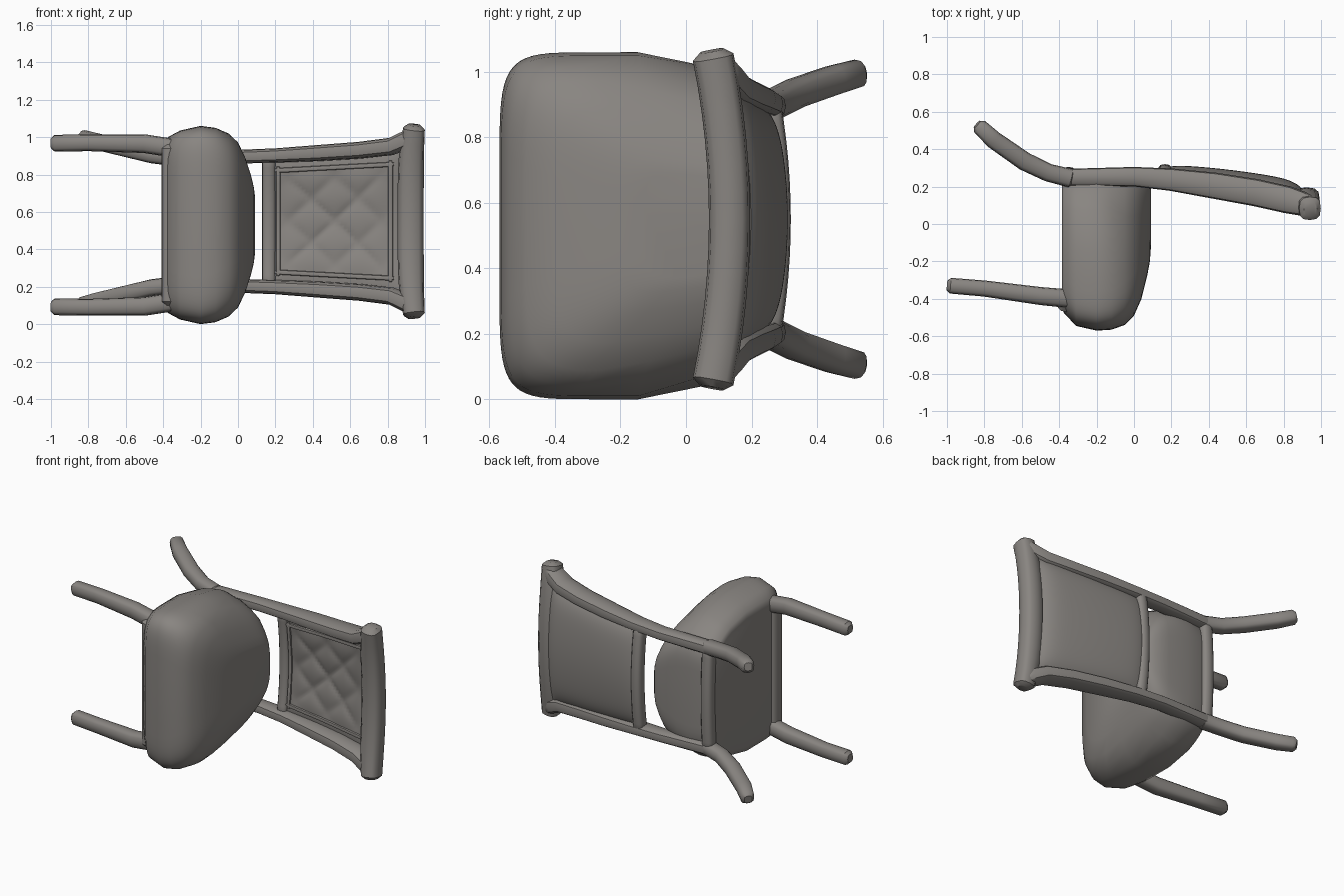
import bpy, bmesh, math
from mathutils import Vector

cube = bpy.data.objects.get("Cube")
if cube:
    bpy.data.objects.remove(cube)

mat = bpy.data.materials.new("warm_grey")
mat.use_nodes = True
COL = (0.25, 0.235, 0.22, 1)
mat.diffuse_color = COL
mat.node_tree.nodes["Principled BSDF"].inputs["Base Color"].default_value = COL

SEAT_Z, BACK_Z = 0.53, 0.55   # centre heights of the seat and of the backrest


def finish(name, bm, angle=40):
    bmesh.ops.remove_doubles(bm, verts=bm.verts, dist=0.0005)
    bmesh.ops.recalc_face_normals(bm, faces=bm.faces)
    mesh = bpy.data.meshes.new(name)
    bm.to_mesh(mesh)
    bm.free()
    mesh.materials.append(mat)
    ob = bpy.data.objects.new(name, mesh)
    bpy.context.collection.objects.link(ob)
    bpy.ops.object.select_all(action='DESELECT')
    ob.select_set(True)
    bpy.context.view_layer.objects.active = ob
    bpy.ops.object.shade_smooth_by_angle(angle=math.radians(angle))


def loft(name, rings, angle=40):
    """Skin a list of equal-length rings and cap both ends."""
    bm = bmesh.new()
    vs = [[bm.verts.new(p) for p in r] for r in rings]
    n = len(vs[0])
    for a, b in zip(vs, vs[1:]):
        for i in range(n):
            j = (i + 1) % n
            bm.faces.new((a[i], a[j], b[j], b[i]))
    bm.faces.new(vs[0])
    bm.faces.new(vs[-1])
    finish(name, bm, angle)


def power(v, e):
    return math.copysign(abs(v) ** e, v)


def tube(name, path, ref, sides=12):
    """Sweep a soft rectangle; path items are (x, y, z, half_a, half_b)."""
    pts = [Vector(p[:3]) for p in path]
    last = len(pts) - 1
    rings = []

    def ring(c, u, v, a, b):
        angs = [2 * math.pi * k / sides for k in range(sides)]
        return [c + u * a * power(math.cos(t), 0.7) + v * b * power(math.sin(t), 0.7)
                for t in angs]

    for i, c in enumerate(pts):
        tan = (pts[min(i + 1, last)] - pts[max(i - 1, 0)]).normalized()
        u = tan.cross(Vector(ref)).normalized()
        v = u.cross(tan).normalized()
        a, b = path[i][3:]
        cap = ring(c + tan * (0.02 if i else -0.02), u, v, a * 0.6, b * 0.6)
        if i == 0:
            rings.append(cap)
        rings.append(ring(c, u, v, a, b))
        if i == last:
            rings.append(cap)
    loft(name, rings)


def mirrored(name, centre, path):
    """Build a member on both sides; path z values are offsets from the centre."""
    for side, s in (("left", 1), ("right", -1)):
        tube(f"{side}_{name}", [(x, y, centre + s * z, a, b) for x, y, z, a, b in path],
             (0, 0, 1))


# Domed seat cushion: x, front y, back y, half width, corner exponent for each level
levels = [(-0.385, -0.43, 0.23, 0.43, 0.3), (-0.375, -0.475, 0.25, 0.47, 0.3),
          (-0.31, -0.545, 0.27, 0.505, 0.28), (-0.2, -0.57, 0.275, 0.53, 0.28),
          (-0.12, -0.565, 0.275, 0.52, 0.3), (-0.05, -0.54, 0.27, 0.49, 0.35),
          (0.0, -0.49, 0.265, 0.445, 0.38), (0.04, -0.40, 0.25, 0.365, 0.4),
          (0.07, -0.28, 0.235, 0.28, 0.42), (0.085, -0.2, 0.22, 0.22, 0.45),
          (0.09, -0.13, 0.2, 0.18, 0.45)]
rings = []
for x, front, back, half, corner in levels:
    # the upper levels start to narrow further forward
    start = -0.05 - 0.25 * min(1, max(0, (x + 0.2) / 0.2))
    ring = []
    for k in range(64):
        t = 2 * math.pi * k / 64
        y = (front + back) / 2 + (back - front) / 2 * power(math.cos(t), corner)
        taper = 1 - 0.3 * max(0, (y - start) / (0.28 - start)) ** 1.3
        ring.append((x, y, SEAT_Z + half * taper * power(math.sin(t), corner)))
    rings.append(ring)
loft("seat", rings, 50)

# Legs
mirrored("front_leg", SEAT_Z, [(-0.98, -0.33, 0.437, 0.042, 0.045), (-0.8, -0.345, 0.44, 0.043, 0.045),
                               (-0.5, -0.385, 0.435, 0.048, 0.05), (-0.34, -0.40, 0.41, 0.05, 0.05)])
mirrored("back_leg", BACK_Z, [(-0.825, 0.52, 0.445, 0.042, 0.043), (-0.75, 0.45, 0.425, 0.048, 0.045),
                              (-0.585, 0.335, 0.385, 0.05, 0.045), (-0.46, 0.275, 0.355, 0.048, 0.045),
                              (-0.34, 0.245, 0.34, 0.05, 0.045)])

# Back stiles, flaring outwards into the top rail
mirrored("back_stile", BACK_Z, [(-0.36, 0.25, 0.34, 0.045, 0.04), (0.0, 0.253, 0.345, 0.052, 0.037),
                                (0.2, 0.237, 0.352, 0.06, 0.038), (0.43, 0.205, 0.365, 0.07, 0.043),
                                (0.65, 0.168, 0.38, 0.073, 0.045), (0.82, 0.13, 0.4, 0.073, 0.047),
                                (0.9, 0.108, 0.435, 0.065, 0.05), (0.95, 0.09, 0.47, 0.055, 0.04)])


def cross_rail(name, x, y, half, a, b, bow=0.03, flare=0.0, shift=0.0, z=BACK_Z):
    """Rail across the width, bowed backwards in the middle."""
    path = []
    for k in range(13):
        t = k / 6 - 1
        path.append((x + shift * t ** 4, y + bow * (1 - t * t), z + half * t,
                     a, b - flare * t ** 4))
    tube(name, path, (1, 0, 0))


cross_rail("top_rail", 0.923, 0.083, 0.495, 0.063, 0.07, 0.05, 0.012, 0.018)
cross_rail("lower_back_rail", 0.165, 0.25, 0.35, 0.04, 0.037)
cross_rail("rear_seat_rail", -0.35, 0.25, 0.34, 0.04, 0.04, 0.015)
cross_rail("front_seat_rail", -0.36, -0.415, 0.41, 0.055, 0.05, 0, z=SEAT_Z)


# Upholstered back panel with button tufting on the front
def panel_point(u, v, front):
    x = 0.515 + 0.375 * u
    y = 0.217 - 0.045 * u - 0.016 * u * u + 0.042 * (1 - v * v)
    z = BACK_Z + (0.36 + 0.025 * u) * v
    edge = (1 - u ** 8) * (1 - v ** 8)
    if not front:
        return x, y + 0.03 * edge, z
    inner = max(0, 1 - u ** 4 * 2) * max(0, 1 - v ** 4 * 2)
    tuft = abs(math.sin(math.pi * (u + v) * 1.5) * math.sin(math.pi * (u - v) * 1.5))
    return x, y - 0.03 * edge - 0.02 * inner * (tuft ** 0.5 - 0.4), z


bm = bmesh.new()
N = 40
for front in (True, False):
    grid = [[bm.verts.new(panel_point(2 * i / N - 1, 2 * j / N - 1, front))
             for j in range(N + 1)] for i in range(N + 1)]
    for i in range(N):
        for j in range(N):
            bm.faces.new((grid[i][j], grid[i + 1][j], grid[i + 1][j + 1], grid[i][j + 1]))
finish("back_panel", bm)

# Beaded border on the front of the panel
E = 0.8
for name, u0, v0, u1, v1 in (("upper", E, -E, E, E), ("lower", -E, -E, -E, E),
                             ("left", -E, E, E, E), ("right", -E, -E, E, -E)):
    path = []
    for k in range(9):
        f = k / 8
        p = panel_point(u0 + (u1 - u0) * f, v0 + (v1 - v0) * f, True)
        path.append((*p, 0.013, 0.013))
    tube(f"{name}_panel_bead", path, (0, 1, 0), 8)
